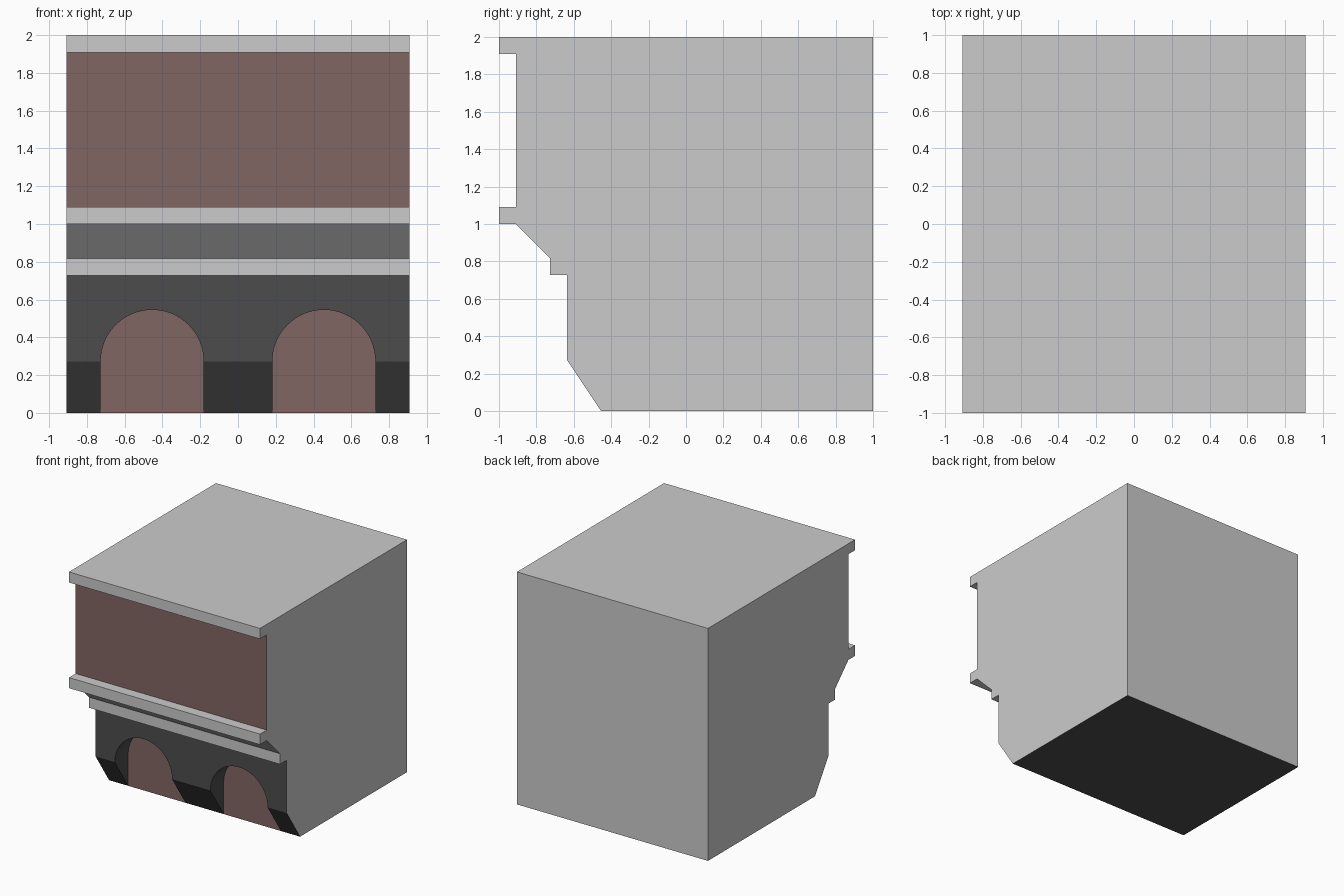
import bpy, bmesh
from math import cos, sin, pi
from mathutils import Vector

if "Cube" in bpy.data.objects:
    bpy.data.objects.remove(bpy.data.objects["Cube"])

U = 1 / 11  # modelling step: all sizes are multiples of this


def material(name, rgb):
    m = bpy.data.materials.new(name)
    m.diffuse_color = (*rgb, 1)
    m.use_nodes = True
    m.node_tree.nodes["Principled BSDF"].inputs["Base Color"].default_value = m.diffuse_color
    return m


PLAIN, BRICK, DARK = 0, 1, 2
MATS = [material("pale_stone", (0.8, 0.8, 0.8)),
        material("brick", (0.22, 0.133, 0.126)),
        material("dark_stone", (0.073, 0.073, 0.073))]


def prism(name, points, sweep, side_mats, cap_mat):
    """Extrude a closed outline along sweep; one material per outline edge."""
    bm = bmesh.new()
    a = [bm.verts.new(p) for p in points]
    b = [bm.verts.new(Vector(p) + Vector(sweep)) for p in points]
    n = len(points)
    for i in range(n):
        j = (i + 1) % n
        bm.faces.new((a[i], a[j], b[j], b[i])).material_index = side_mats[i]
    for cap in (a, b):
        bm.faces.new(cap).material_index = cap_mat
    bmesh.ops.recalc_face_normals(bm, faces=bm.faces)
    me = bpy.data.meshes.new(name)
    bm.to_mesh(me)
    bm.free()
    for m in MATS:
        me.materials.append(m)
    ob = bpy.data.objects.new(name, me)
    bpy.context.collection.objects.link(ob)
    return ob


# Facade cross-section (y, z), with the material of the edge that follows
section = [(11, 0, DARK), (-5, 0, DARK), (-7, 3, DARK), (-7, 8, PLAIN),
           (-8, 8, PLAIN), (-8, 9, PLAIN), (-10, 11, PLAIN), (-11, 11, PLAIN),
           (-11, 12, PLAIN), (-10, 12, BRICK), (-10, 21, PLAIN),
           (-11, 21, PLAIN), (-11, 22, PLAIN), (11, 22, PLAIN)]
facade = prism("facade_block", [(-10 * U, y * U, z * U) for y, z, _ in section],
               (20 * U, 0, 0), [m for *_, m in section], PLAIN)

# Two blind arches: dark reveals, brick back panel
SEG = 32
for side, cx in (("left", -5 * U), ("right", 5 * U)):
    r = 3 * U
    outline = [(cx - r, -5 * U, -U), (cx + r, -5 * U, -U)]
    outline += [(cx + r * cos(pi * i / SEG), -5 * U, 3 * U + r * sin(pi * i / SEG))
                for i in range(SEG + 1)]
    cutter = prism(f"{side}_arch_cutter", outline, (0, -4 * U, 0),
                   [DARK] * len(outline), BRICK)
    cutter.hide_render = True
    cutter.hide_set(True)
    mod = facade.modifiers.new(f"{side}_arch", "BOOLEAN")
    mod.operation, mod.solver, mod.object = "DIFFERENCE", "EXACT", cutter

# Bake the arches in and smooth their curves
bpy.context.view_layer.objects.active = facade
facade.select_set(True)
for mod in list(facade.modifiers):
    bpy.ops.object.modifier_apply(modifier=mod.name)
bpy.ops.object.shade_smooth_by_angle()
